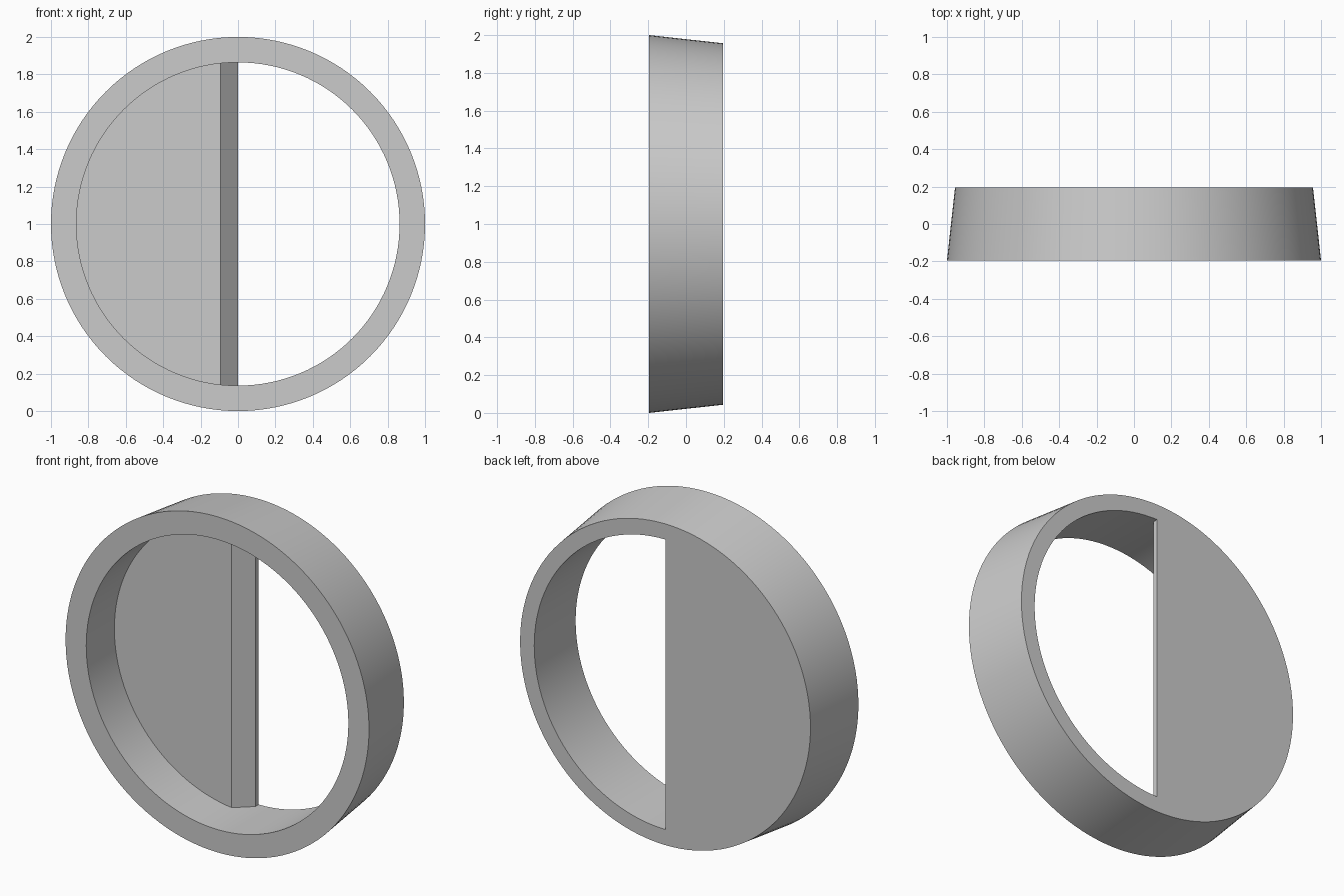
import bpy, bmesh, math
from mathutils import Matrix

if "Cube" in bpy.data.objects:
    bpy.data.objects.remove(bpy.data.objects["Cube"], do_unlink=True)

HALF = 0.195           # half of the ring depth
FRONT_R, BACK_R, BORE_R = 1.0, 0.957, 0.864
SEGMENTS = 128

grey = bpy.data.materials.new("plain_grey")
grey.use_nodes = True
grey.diffuse_color = (0.6, 0.6, 0.6, 1)
grey.node_tree.nodes["Principled BSDF"].inputs["Base Color"].default_value = (0.6, 0.6, 0.6, 1)


def add_object(name, bm):
    bmesh.ops.recalc_face_normals(bm, faces=bm.faces)
    mesh = bpy.data.meshes.new(name)
    bm.to_mesh(mesh)
    bm.free()
    mesh.materials.append(grey)
    obj = bpy.data.objects.new(name, mesh)
    bpy.context.collection.objects.link(obj)
    return obj


def disc(name, front_r, back_r, depth):
    """Round solid whose axis runs from front to back."""
    bm = bmesh.new()
    place = Matrix.Translation((0, 0, 1)) @ Matrix.Rotation(-math.pi / 2, 4, "X")
    bmesh.ops.create_cone(bm, cap_ends=True, segments=SEGMENTS, radius1=front_r,
                          radius2=back_r, depth=depth, matrix=place)
    return add_object(name, bm)


def prism(name, profile, z0, z1):
    """Upright solid from an x, y outline."""
    bm = bmesh.new()
    face = bm.faces.new([bm.verts.new((x, y, z0)) for x, y in profile])
    grown = bmesh.ops.extrude_face_region(bm, geom=[face])["geom"]
    verts = [v for v in grown if isinstance(v, bmesh.types.BMVert)]
    bmesh.ops.translate(bm, verts=verts, vec=(0, 0, z1 - z0))
    return add_object(name, bm)


def subtract(obj, cutter):
    """Cut one solid from another and discard the cutter."""
    cutter.hide_render = True
    mod = obj.modifiers.new("cut", "BOOLEAN")
    mod.operation = "DIFFERENCE"
    mod.solver = "EXACT"
    mod.object = cutter
    bpy.context.view_layer.objects.active = obj
    bpy.ops.object.modifier_apply(modifier=mod.name)
    bpy.data.objects.remove(cutter, do_unlink=True)


# Tapered outer body
body = disc("ring_with_half_plate", FRONT_R, BACK_R, 2 * HALF)

# Bore, leaving a half plate with a bevelled straight edge
bore = disc("bore_cutter", BORE_R, BORE_R, 1.0)
plate = prism("plate_keeper", [(-1.2, 0.07), (-0.093, 0.07), (0, 0.165),
                               (0, 0.7), (-1.2, 0.7)], -0.5, 2.5)
subtract(bore, plate)
subtract(body, bore)

# Smooth round walls, crisp edges
bpy.ops.object.select_all(action="DESELECT")
body.select_set(True)
bpy.context.view_layer.objects.active = body
bpy.ops.object.shade_smooth_by_angle(angle=math.radians(25))
